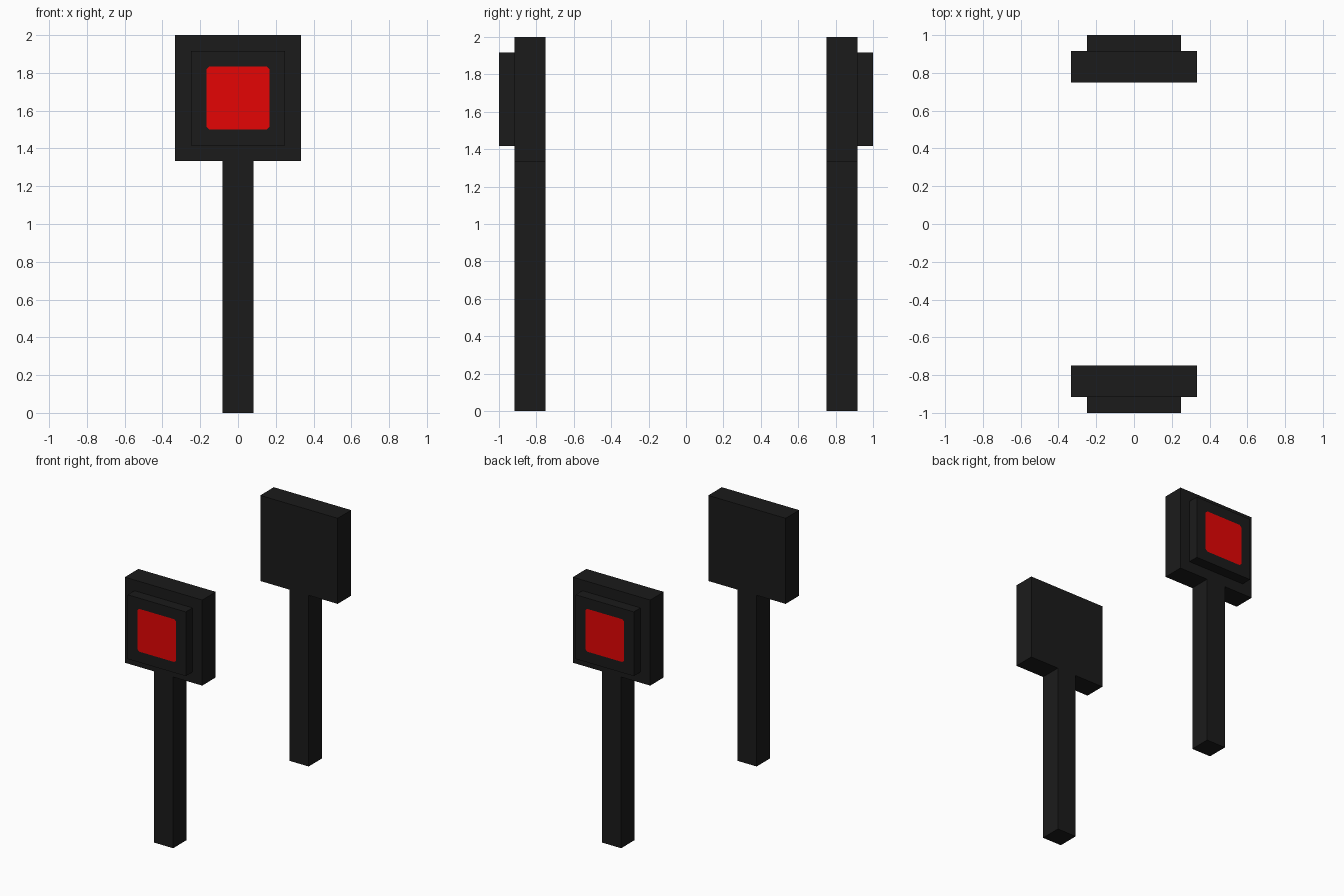
import bpy, bmesh
from mathutils import Vector

if "Cube" in bpy.data.objects:
    bpy.data.objects.remove(bpy.data.objects["Cube"])

U = 1 / 12  # model grid unit


def material(name, rgb):
    m = bpy.data.materials.new(name)
    m.diffuse_color = (*rgb, 1)
    m.use_nodes = True
    m.node_tree.nodes["Principled BSDF"].inputs["Base Color"].default_value = m.diffuse_color
    return m


dark = material("dark_grey", (0.011, 0.011, 0.011))
red = material("red", (0.78, 0.0015, 0.0015))


def box(name, half_w, y0, y1, z0, z1, panel=0):
    bm = bmesh.new()
    bmesh.ops.create_cube(bm, size=1)
    for v in bm.verts:
        v.co = Vector((v.co.x * 2 * half_w,
                       (y0 + y1) / 2 + v.co.y * (y1 - y0),
                       (z0 + z1) / 2 + v.co.z * (z1 - z0)))
    if panel:
        # red panel cut flush into the outward face, with clipped corners
        bm.normal_update()
        face = max(bm.faces, key=lambda f: f.normal.y * panel)
        bmesh.ops.inset_region(bm, faces=[face], thickness=U, use_even_offset=True)
        face.material_index = 1
        bmesh.ops.bevel(bm, geom=list(face.verts), offset=0.015, segments=1,
                        affect='VERTICES', material=0)
    bmesh.ops.recalc_face_normals(bm, faces=bm.faces)
    mesh = bpy.data.meshes.new(name)
    bm.to_mesh(mesh)
    bm.free()
    mesh.materials.append(dark)
    mesh.materials.append(red)
    ob = bpy.data.objects.new(name, mesh)
    bpy.context.collection.objects.link(ob)


# two matching signs facing outward
for side, s in (("front", -1), ("back", 1)):
    inner, outer = sorted((s * 9 * U, s * 11 * U))
    box(side + "_post", U, inner, outer, 0, 16 * U)
    box(side + "_sign_head", 4 * U, inner, outer, 16 * U, 24 * U)
    a, b = sorted((s * 11 * U, s * 12 * U))
    box(side + "_lamp_plate", 3 * U, a, b, 17 * U, 23 * U, panel=s)
